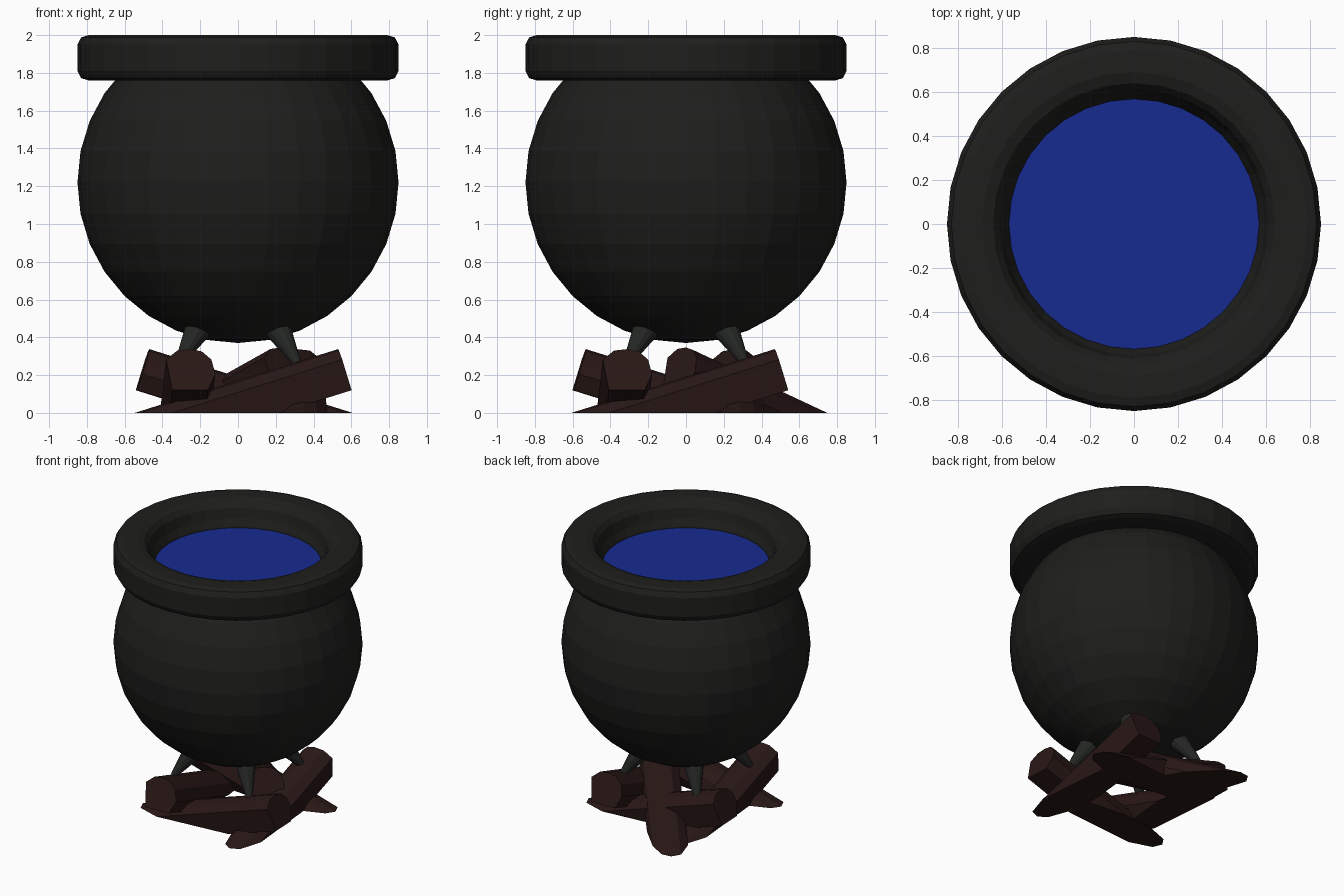
import bpy, bmesh
from math import sin, cos, pi, radians
from mathutils import Vector, Matrix

if "Cube" in bpy.data.objects:
    bpy.data.objects.remove(bpy.data.objects["Cube"])


def material(name, rgb):
    m = bpy.data.materials.new(name)
    m.diffuse_color = (*rgb, 1)
    m.use_nodes = True
    m.node_tree.nodes["Principled BSDF"].inputs["Base Color"].default_value = m.diffuse_color
    return m


IRON = material("iron", (0.013, 0.013, 0.012))
LEG = material("leg_iron", (0.018, 0.02, 0.018))
WOOD = material("wood", (0.022, 0.009, 0.008))
BLUE = material("liquid", (0.008, 0.024, 0.28))


def finish(name, bm, mat):
    bmesh.ops.recalc_face_normals(bm, faces=bm.faces)
    me = bpy.data.meshes.new(name)
    bm.to_mesh(me)
    bm.free()
    me.materials.append(mat)
    ob = bpy.data.objects.new(name, me)
    bpy.context.collection.objects.link(ob)
    return ob


def lathe(name, profile, mat, closed=False, n=32):
    bm = bmesh.new()
    vs = [bm.verts.new((r, 0, z)) for r, z in profile]
    edges = [bm.edges.new(p) for p in zip(vs, vs[1:])]
    if closed:
        edges.append(bm.edges.new((vs[-1], vs[0])))
    bmesh.ops.spin(bm, geom=vs + edges, cent=(0, 0, 0), axis=(0, 0, 1),
                   angle=2 * pi, steps=n, use_duplicate=False)
    bmesh.ops.remove_doubles(bm, verts=bm.verts, dist=1e-4)
    return finish(name, bm, mat)


# Round pot, open at the top
R, CZ = 0.85, 1.22
angles = [radians(-90 + 11.25 * i) for i in range(13)]
lathe("pot", [(R * cos(a) if i else 0, CZ + R * sin(a)) for i, a in enumerate(angles)], IRON)

# Thick rounded rim
lathe("rim", [(0.565, 1.80), (0.60, 1.76), (0.79, 1.76), (0.83, 1.772), (0.85, 1.81),
              (0.85, 1.95), (0.83, 1.988), (0.79, 2.0), (0.69, 2.0), (0.64, 1.985),
              (0.612, 1.95), (0.595, 1.88), (0.57, 1.83)], IRON, closed=True)

# Liquid surface
bm = bmesh.new()
bmesh.ops.create_circle(bm, cap_ends=True, segments=32, radius=0.57,
                        matrix=Matrix.Translation((0, 0, 1.82)))
finish("liquid", bm, BLUE)

# Four splayed tapered legs
for i in range(4):
    turn = Matrix.Rotation(i * pi / 2, 3, 'Z')
    top, tip = turn @ Vector((0.215, 0.215, 0.44)), turn @ Vector((0.315, 0.315, 0.26))
    d = tip - top
    bm = bmesh.new()
    bmesh.ops.create_cone(bm, cap_ends=True, segments=12, radius1=0.07, radius2=0.022,
                          depth=d.length,
                          matrix=Matrix.Translation((top + tip) / 2)
                          @ d.to_track_quat('Z', 'Y').to_matrix().to_4x4())
    finish(f"leg_{i + 1}", bm, LEG)

# Split logs: squarish section with a rounded bark side, cut flat at the ground
SECTION = [(-0.13, 0.06), (-0.10, -0.11), (0.09, -0.11), (0.13, -0.02),
           (0.11, 0.06), (0.06, 0.105), (0.0, 0.118), (-0.07, 0.11)]


def log(name, low, high):
    low, high = Vector(low), Vector(high)
    d = (high - low).normalized()
    side = Vector((0, 0, 1)).cross(d).normalized()
    up = d.cross(side)
    bm = bmesh.new()
    rings = [[bm.verts.new(c + side * u + up * v) for u, v in SECTION] for c in (low, high)]
    bm.faces.new(rings[0])
    bm.faces.new(rings[1])
    n = len(SECTION)
    for k in range(n):
        j = (k + 1) % n
        bm.faces.new((rings[0][k], rings[0][j], rings[1][j], rings[1][k]))
    cut = bmesh.ops.bisect_plane(bm, geom=bm.verts[:] + bm.edges[:] + bm.faces[:],
                                 plane_co=(0, 0, 0), plane_no=(0, 0, 1), clear_inner=True)
    bmesh.ops.holes_fill(bm, edges=[e for e in bm.edges if e.is_boundary])
    finish(name, bm, WOOD)


# Pinwheel of four logs, plus one crossing underneath
centre = Vector((0.03, -0.03, 0))
for i in range(4):
    turn = Matrix.Rotation(i * pi / 2, 3, 'Z')
    log(f"log_{i + 1}", centre + turn @ Vector((-0.82, -0.33, -0.20)),
        centre + turn @ Vector((0.535, -0.28, 0.225)))
log("cross_log", (-0.42, 0.77, -0.14), (0.25, -0.03, 0.235))
